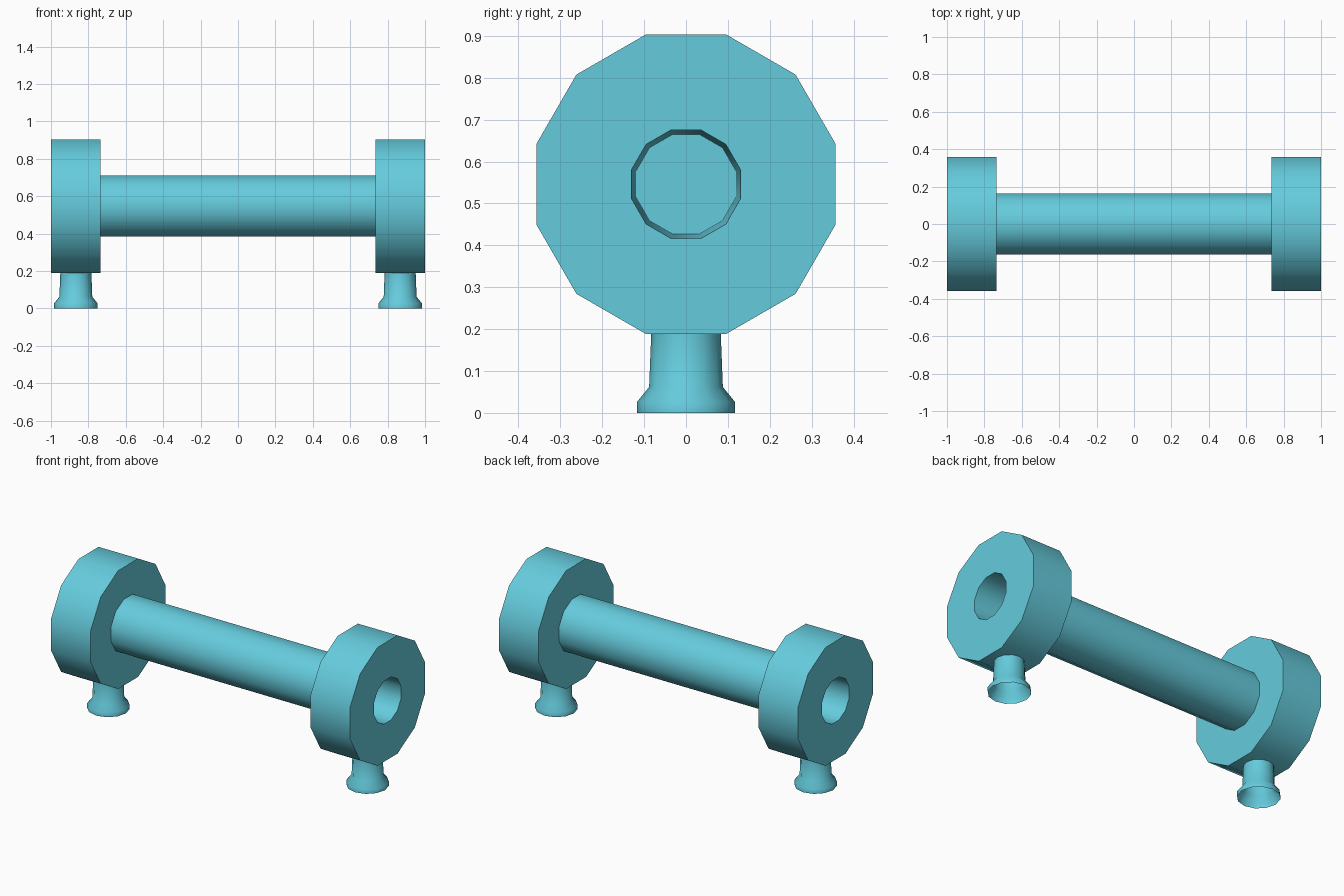
import bpy, bmesh, math
from mathutils import Matrix

if "Cube" in bpy.data.objects:
    bpy.data.objects.remove(bpy.data.objects["Cube"])

SIDES = 12
K = 1 / math.cos(math.pi / SIDES)      # flat-to-flat radius -> corner radius
AXLE_Z = 0.546

mat = bpy.data.materials.new("teal")
mat.diffuse_color = (0.13, 0.6, 0.72, 1)
mat.use_nodes = True
mat.node_tree.nodes["Principled BSDF"].inputs["Base Color"].default_value = mat.diffuse_color


def lathe(name, profile, matrix, phase=0.5, caps=()):
    """Turn (radius, height) points about local z; cap the listed rings."""
    bm = bmesh.new()
    rings = []
    for r, h in profile:
        angles = [2 * math.pi * (i + phase) / SIDES for i in range(SIDES)]
        rings.append([bm.verts.new((r * math.cos(a), r * math.sin(a), h)) for a in angles])
    for a, b in zip(rings, rings[1:]):
        for i in range(SIDES):
            j = (i + 1) % SIDES
            bm.faces.new((a[i], a[j], b[j], b[i]))
    for c in caps:
        ring = rings[c]
        bm.faces.new(ring if c else ring[::-1])
    bm.transform(matrix)
    if matrix.determinant() < 0:
        bmesh.ops.reverse_faces(bm, faces=bm.faces)
    me = bpy.data.meshes.new(name)
    bm.to_mesh(me)
    bm.free()
    me.shade_smooth()
    me.set_sharp_from_angle(angle=math.radians(50))
    me.materials.append(mat)
    ob = bpy.data.objects.new(name, me)
    bpy.context.collection.objects.link(ob)
    return ob


along_x = Matrix.Translation((0, 0, AXLE_Z)) @ Matrix.Rotation(math.pi / 2, 4, 'Y')

# central bar; its ends form the floors of the bores
lathe("bar", [(0.163 * K, -0.735), (0.163 * K, 0.735)], along_x, caps=(0, 1))

for side, s in (("left", -1), ("right", 1)):
    mirror = Matrix.Diagonal((s, 1, 1, 1))
    # end disc with a slightly tapered bore
    lathe(side + "_disc",
          [(0.163 * K, 0.735), (0.3575 * K, 0.735), (0.3575 * K, 1.0),
           (0.130 * K, 1.0), (0.119 * K, 0.735)],
          mirror @ along_x)
    # flared foot, hollow underneath
    lathe(side + "_foot",
          [(0.117, 0), (0.117, 0.026), (0.088, 0.062), (0.083, 0.19)],
          mirror @ Matrix.Translation((0.867, 0, 0)), phase=0)
